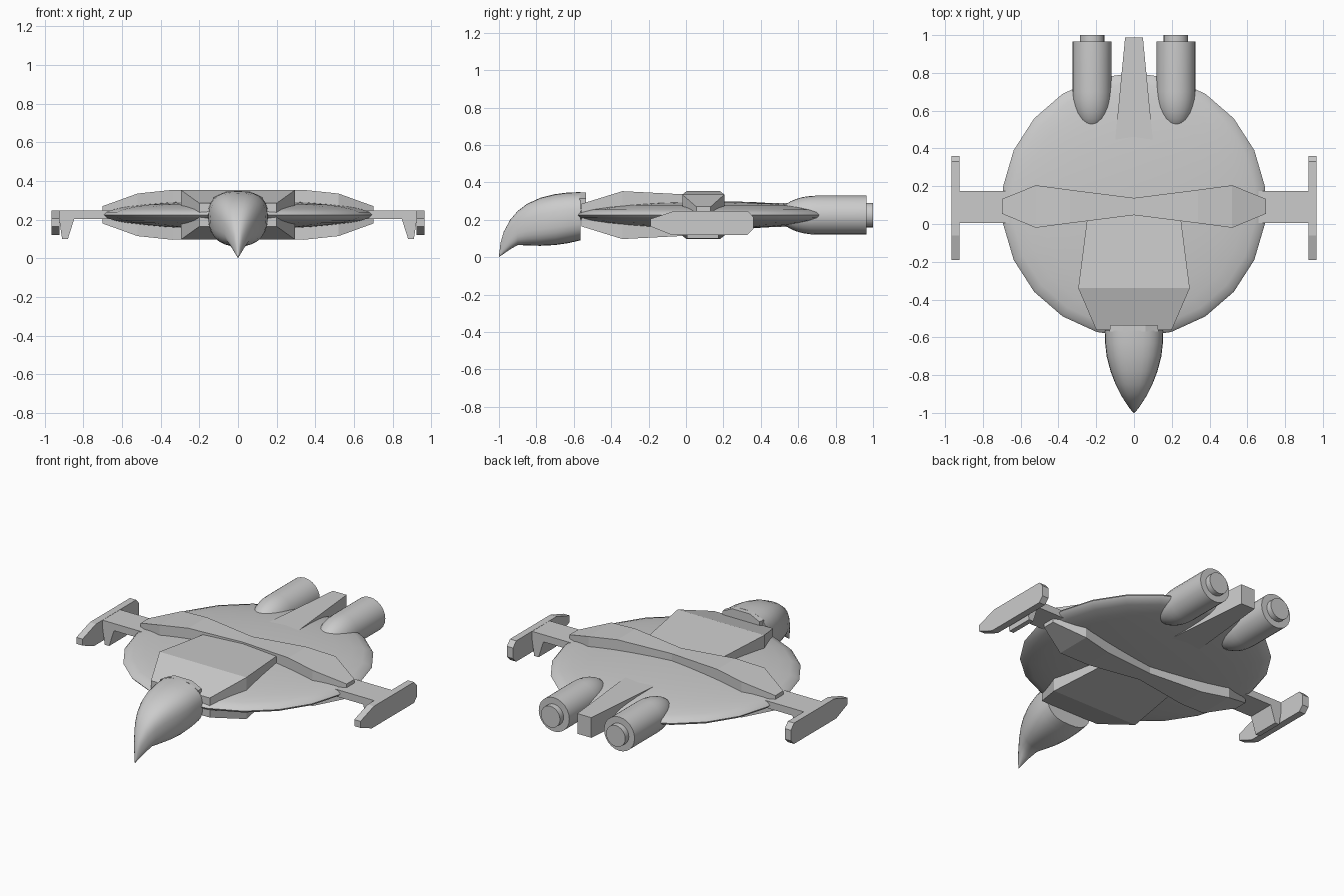
import bpy, bmesh, math
from mathutils import Matrix, Vector

if "Cube" in bpy.data.objects:
    bpy.data.objects.remove(bpy.data.objects["Cube"])

ZC = 0.225  # height of the hull's mid plane


def finish(name, bm, smooth=None):
    bmesh.ops.remove_doubles(bm, verts=bm.verts, dist=1e-5)
    bmesh.ops.recalc_face_normals(bm, faces=bm.faces)
    me = bpy.data.meshes.new(name)
    bm.to_mesh(me)
    bm.free()
    if smooth:
        me.shade_smooth()
        me.set_sharp_from_angle(angle=math.radians(smooth))
    ob = bpy.data.objects.new(name, me)
    bpy.context.collection.objects.link(ob)
    return ob


def loft(name, rings, smooth=None):
    """Skin a list of equal-sized point rings and cap both ends."""
    bm = bmesh.new()
    vr = [[bm.verts.new(p) for p in r] for r in rings]
    n = len(vr[0])
    for a, b in zip(vr, vr[1:]):
        for i in range(n):
            j = (i + 1) % n
            bm.faces.new((a[i], a[j], b[j], b[i]))
    bm.faces.new(vr[0])
    bm.faces.new(vr[-1])
    return finish(name, bm, smooth)


def lathe_y(name, x, profile, n=24):
    """Body of revolution along y; profile is (y, radius)."""
    rings = [[(x + r * math.cos(2 * math.pi * i / n), y,
               ZC + r * math.sin(2 * math.pi * i / n)) for i in range(n)]
             for y, r in profile]
    return loft(name, rings, 35)


def block_y(name, stations):
    """Box sections along y: (y, half width, half height)."""
    return loft(name, [[(-w, y, ZC - h), (w, y, ZC - h), (w, y, ZC + h), (-w, y, ZC + h)]
                       for y, w, h in stations])


# Saucer hull: flattened 22-sided ellipsoid
bm = bmesh.new()
bmesh.ops.create_uvsphere(bm, u_segments=22, v_segments=16, radius=1,
                          matrix=Matrix.Translation((0, 0.1, ZC)) @ Matrix.Diagonal((0.7, 0.7, 0.075, 1)))
finish("saucer_hull", bm, 30)

# Forward deck plate and tail spine
block_y("forward_deck", [(-0.56, 0.2, 0.06), (-0.34, 0.295, 0.128), (0.05, 0.245, 0.108)])
block_y("tail_spine", [(0.3, 0.114, 0.058), (0.44, 0.1, 0.064), (0.988, 0.047, 0.062)])

# Bow-tie cross beam: (x, y min, y max, half height)
half = [(0.7, 0.055, 0.132, 0.045), (0.52, -0.02, 0.205, 0.11), (0.34, 0.004, 0.181, 0.129)]
beam = [(-x, a, b, h) for x, a, b, h in half] + [(0, 0.047, 0.138, 0.118)] + half[::-1]
loft("cross_beam", [[(x, a, ZC - h), (x, b, ZC - h), (x, b, ZC + h), (x, a, ZC + h)]
                    for x, a, b, h in beam])

# Beaked nose: (y, half width, bottom z, top z)
nose = [(-1.0, 0.002, 0.0, 0.006), (-0.992, 0.01, 0.006, 0.075), (-0.975, 0.024, 0.018, 0.135),
        (-0.94, 0.048, 0.042, 0.2), (-0.9, 0.072, 0.065, 0.247), (-0.85, 0.097, 0.063, 0.285),
        (-0.78, 0.124, 0.061, 0.317), (-0.7, 0.145, 0.065, 0.337), (-0.63, 0.153, 0.075, 0.346),
        (-0.565, 0.155, 0.09, 0.348)]
rings = []
for y, w, lo, hi in nose:
    ring = []
    for i in range(28):
        a = 2 * math.pi * i / 28
        c, s = math.cos(a), math.sin(a)
        sq = lambda v: math.copysign(abs(v) ** 0.78, v)
        ring.append((w * sq(c), y, (lo + hi) / 2 + (hi - lo) / 2 * sq(s)))
    rings.append(ring)
# short neck shelf tucked behind the top of the nose
loft("beaked_nose", rings, 40)
loft("nose_collar", [[(-w, y, 0.26), (w, y, 0.26), (w, y, 0.315), (0.06, y, 0.346), (-0.06, y, 0.346), (-w, y, 0.315)]
                     for y, w in ((-0.57, 0.13), (-0.535, 0.125))])

# Paired engines, wing struts, end plates and fins
plate = [(-0.19, 0.165), (-0.19, 0.205), (-0.06, 0.248), (0.33, 0.248),
         (0.36, 0.215), (0.36, 0.15), (0.33, 0.12), (-0.08, 0.12)]
fin = [(0.845, 0.21), (0.88, 0.1), (0.91, 0.1), (0.926, 0.21)]
R = 0.104
ogive = [(0.7 - 0.2 * math.cos(t), max(R * math.sin(t), 0.001))
         for t in (math.pi / 2 * i / 8 for i in range(9))]
for side, s in (("left", -1), ("right", 1)):
    lathe_y(side + "_engine", s * 0.222, ogive + [(0.965, R)])
    lathe_y(side + "_nozzle", s * 0.222, [(0.94, 0.065), (1.0, 0.065)])
    loft(side + "_strut", [[(s * x, 0.005, 0.203), (s * x, 0.175, 0.203),
                            (s * x, 0.175, 0.247), (s * x, 0.005, 0.247)] for x in (0.6, 0.93)])
    loft(side + "_end_plate", [[(s * x, y, z) for y, z in plate] for x in (0.924, 0.966)])
    loft(side + "_fin", [[(s * x, y, z) for x, z in fin] for y in (0.005, 0.175)])
